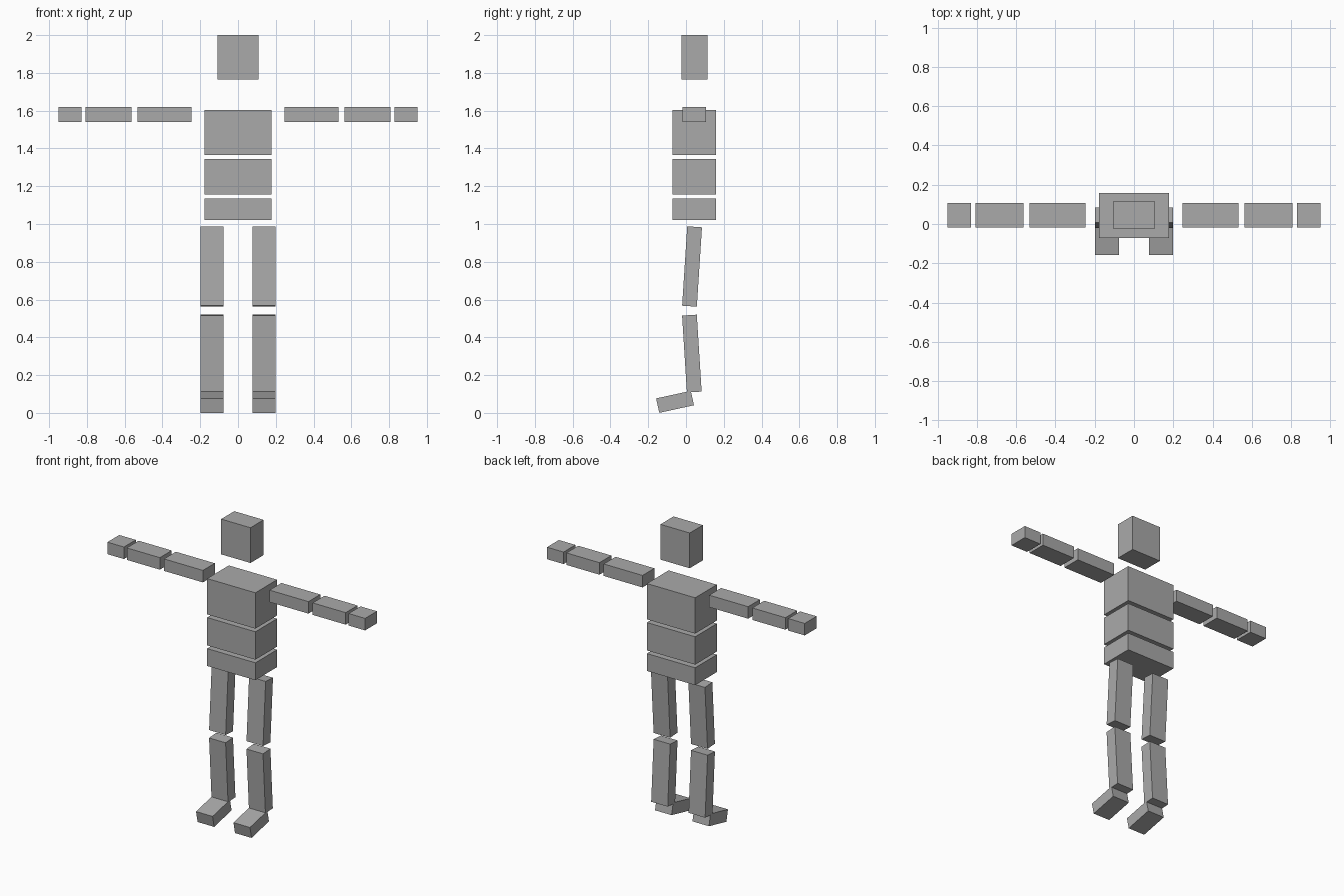
import bpy, bmesh, math
from mathutils import Matrix

if "Cube" in bpy.data.objects:
    bpy.data.objects.remove(bpy.data.objects["Cube"])

grey = bpy.data.materials.new("plain_grey")
grey.diffuse_color = (0.4, 0.4, 0.4, 1)
grey.use_nodes = True
grey.node_tree.nodes["Principled BSDF"].inputs["Base Color"].default_value = grey.diffuse_color


def box(name, centre, size, tilt=0.0):
    """Block of a given size, tilted about the x axis (degrees)."""
    bm = bmesh.new()
    bmesh.ops.create_cube(bm, size=1, matrix=Matrix.Diagonal((*size, 1)))
    me = bpy.data.meshes.new(name)
    bm.to_mesh(me)
    bm.free()
    me.materials.append(grey)
    ob = bpy.data.objects.new(name, me)
    ob.location = centre
    ob.rotation_euler.x = math.radians(tilt)
    bpy.context.collection.objects.link(ob)


# Head and torso: half width, y range, z range
for name, w, y0, y1, z0, z1 in (
    ("head", 0.108, -0.023, 0.115, 1.765, 2.0),
    ("chest", 0.178, -0.071, 0.158, 1.364, 1.603),
    ("abdomen", 0.178, -0.071, 0.158, 1.157, 1.343),
    ("pelvis", 0.178, -0.071, 0.158, 1.020, 1.136),
):
    box(name, (0, (y0 + y1) / 2, (z0 + z1) / 2), (2 * w, y1 - y0, z1 - z0))

for side, s in (("left", 1), ("right", -1)):
    # Arm blocks along x
    for name, x0, x1 in (("upper_arm", 0.246, 0.533),
                         ("forearm", 0.564, 0.808),
                         ("hand", 0.829, 0.951)):
        box(f"{side}_{name}", (s * (x0 + x1) / 2, 0.044, 1.579),
            (x1 - x0, 0.125, 0.08))
    # Leg blocks with bent knee and drooping foot
    for name, y, z, dy, dz, tilt in (
        ("thigh", 0.032, 0.775, 0.078, 0.421, -3.7),
        ("shin", 0.031, 0.314, 0.078, 0.408, 3.6),
        ("foot", -0.058, 0.0585, 0.188, 0.078, 12.3),
    ):
        box(f"{side}_{name}", (s * 0.138, y, z), (0.122, dy, dz), tilt)
